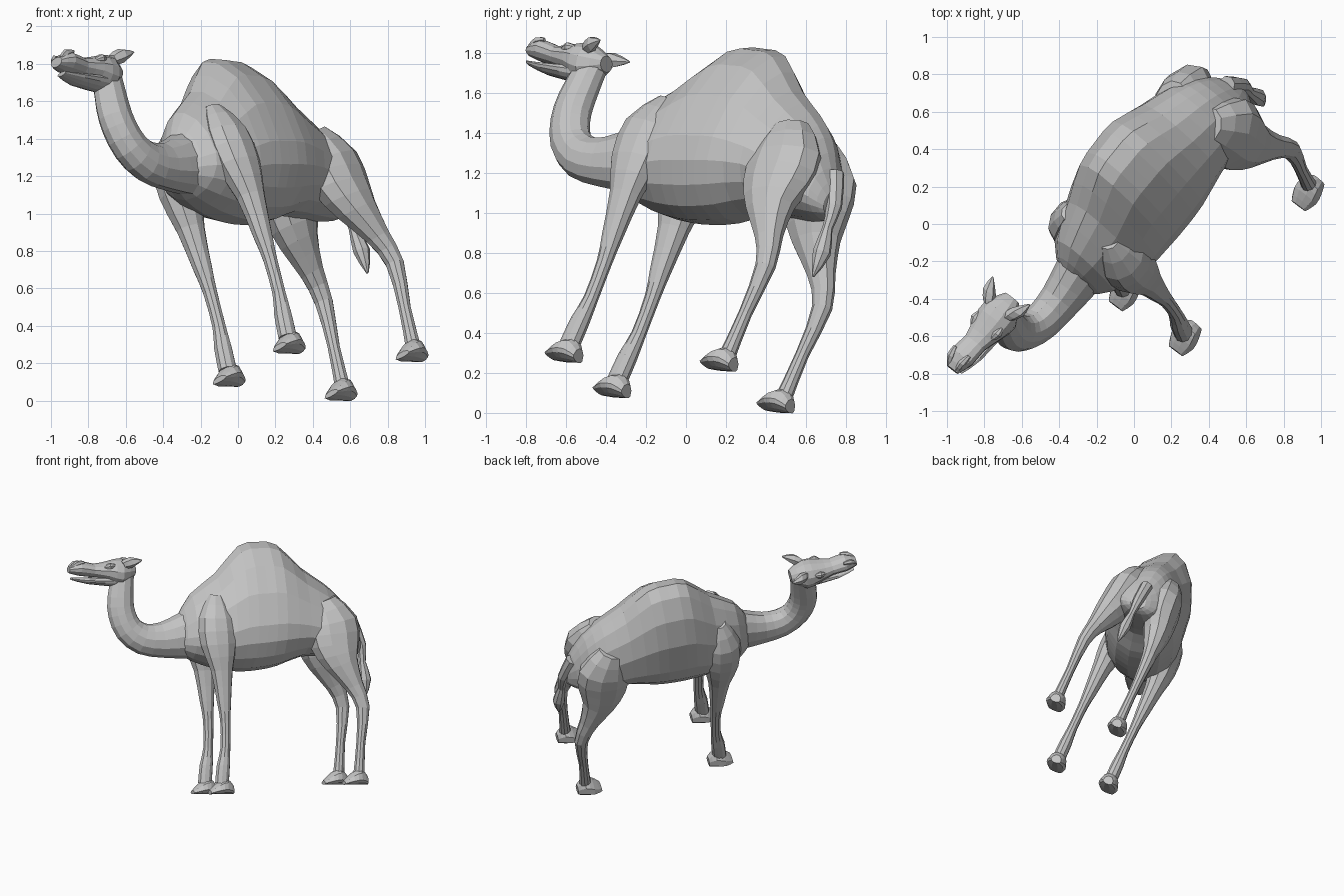
import bpy, bmesh
from math import sin, cos, tau
from mathutils import Vector

cube = bpy.data.objects.get("Cube")
if cube:
    bpy.data.objects.remove(cube)

# One plain hide colour
grey = (.55, .55, .55, 1)
hide = bpy.data.materials.new("grey_hide")
hide.use_nodes = True
hide.diffuse_color = grey
hide.node_tree.nodes["Principled BSDF"].inputs["Base Color"].default_value = grey

# Directions of the leaning animal, and the ground point below its middle
BACKWARD = Vector((.664, .797, -.127))
LEFTWARD = Vector((.73, -.545, .4))
UPWARD = Vector((-.238, .339, .91))
ORIGIN = Vector((.234, -.334, .19))


def place(back, left, up):
    return ORIGIN + BACKWARD * back + LEFTWARD * left + UPWARD * up


def refine(rows):
    """Insert a smooth halfway row between each pair of rows."""
    result = []
    last = len(rows) - 1
    for i in range(last):
        before, after = rows[max(i - 1, 0)], rows[min(i + 2, last)]
        start, end = rows[i], rows[i + 1]
        result.append(start)
        result.append(tuple((9 * (p + q) - o - r) / 16
                            for o, p, q, r in zip(before, start, end, after)))
    return result + [rows[-1]]


def circle(sides):
    return [(cos(tau * k / sides), sin(tau * k / sides)) for k in range(sides)]


def skin(name, rings):
    """Join rings of points into a closed faceted skin."""
    mesh = bpy.data.meshes.new(name)
    bm = bmesh.new()
    loops = [[bm.verts.new(place(*point)) for point in ring] for ring in rings]
    for front, rear in zip(loops, loops[1:]):
        for i in range(len(front)):
            bm.faces.new((front[i - 1], front[i], rear[i], rear[i - 1]))
    bm.faces.new(loops[0])
    bm.faces.new(loops[-1])
    bmesh.ops.recalc_face_normals(bm, faces=bm.faces)
    bm.to_mesh(mesh)
    bm.free()
    mesh.materials.append(hide)
    obj = bpy.data.objects.new(name, mesh)
    bpy.context.collection.objects.link(obj)


def slices(name, rows, sides=12, belly=.5, peak=1, shift=0):
    """Upright slices given by back, bottom, top and half width.
    The widest height is set by belly, the narrowing above it by peak."""
    rings = []
    for back, bottom, top, width in refine(rows):
        middle = bottom + (top - bottom) * belly
        ring = []
        for across, rise in circle(sides):
            reach = abs(across) ** (peak if rise > 0 else 1)
            side = width * reach if across > 0 else -width * reach
            height = top - middle if rise > 0 else middle - bottom
            ring.append((back, shift + side, middle + height * rise))
        rings.append(ring)
    skin(name, rings)


def limb(name, rows, sides=10, side=1):
    """Tube through back, left, up and radius; thick parts are flattened."""
    rows = refine(rows)
    rings = []
    for i, (back, left, up, radius) in enumerate(rows):
        prev, nxt = rows[max(i - 1, 0)], rows[min(i + 1, len(rows) - 1)]
        along = Vector((nxt[0] - prev[0], nxt[2] - prev[2])).normalized()
        width = radius * (1.1 - 2 * radius)
        rings.append([(back - along.y * radius * depth,
                       side * (left + width * across),
                       up + along.x * radius * depth)
                      for depth, across in circle(sides)])
    skin(name, rings)


# Trunk with the hump
slices("body", [
    (-.44, 1, 1.27, .1),
    (-.35, .94, 1.43, .2),
    (-.17, .88, 1.58, .27),
    (0, .86, 1.78, .3),
    (.14, .87, 1.81, .31),
    (.28, .9, 1.79, .31),
    (.46, .97, 1.62, .28),
    (.62, .97, 1.51, .25),
    (.74, .97, 1.4, .21),
    (.83, .98, 1.25, .14),
    (.88, 1, 1.14, .06)], sides=16, belly=.35, peak=1.25)

# Neck curving down and up again
limb("neck", [
    (-.28, 0, 1.15, .2),
    (-.4, 0, 1.12, .17),
    (-.56, 0, 1.09, .13),
    (-.7, 0, 1.1, .115),
    (-.8, 0, 1.17, .105),
    (-.85, 0, 1.28, .1),
    (-.86, 0, 1.4, .095),
    (-.84, 0, 1.6, .08)], sides=12)

# Skull and upper muzzle
slices("head", [
    (-.76, 1.56, 1.64, .05),
    (-.86, 1.48, 1.69, .11),
    (-.96, 1.52, 1.67, .1),
    (-1.06, 1.55, 1.65, .07),
    (-1.16, 1.56, 1.67, .075),
    (-1.24, 1.58, 1.63, .04)])

# Lower jaw, leaving a gap for the mouth
slices("lower_jaw", [
    (-.88, 1.48, 1.57, .07),
    (-1.1, 1.5, 1.55, .06),
    (-1.22, 1.53, 1.55, .03)])

# Tail with a tuft
limb("tail", [
    (.83, 0, 1.22, .05),
    (.9, 0, 1.05, .04),
    (.91, 0, .93, .025),
    (.93, 0, .8, .045),
    (.93, 0, .67, .006)], sides=8)

for word, side in (("left", 1), ("right", -1)):
    # Ears pointing back and out
    limb(word + "_ear", [
        (-.86, .07, 1.64, .03),
        (-.81, .1, 1.66, .04),
        (-.74, .135, 1.675, .004)], sides=6, side=side)

    # Brow over the eye
    limb(word + "_brow", [
        (-1, .07, 1.62, .008),
        (-.96, .08, 1.63, .026),
        (-.92, .08, 1.635, .01)], sides=8, side=side)

    # Nostril ridge
    limb(word + "_nostril", [
        (-1.23, .03, 1.62, .01),
        (-1.19, .04, 1.65, .02),
        (-1.14, .05, 1.66, .01)], sides=6, side=side)

    # Foreleg from shoulder to fetlock
    limb(word + "_front_leg", [
        (-.2, .14, 1.42, .05),
        (-.21, .19, 1.25, .13),
        (-.2, .21, 1.06, .13),
        (-.18, .22, .87, .08),
        (-.165, .22, .64, .052),
        (-.155, .22, .5, .038),
        (-.155, .22, .3, .036),
        (-.17, .22, .17, .048),
        (-.18, .22, .04, .05)], side=side)

    # Hind leg from haunch to fetlock
    limb(word + "_hind_leg", [
        (.58, .13, 1.38, .1),
        (.64, .16, 1.22, .19),
        (.66, .18, 1.06, .18),
        (.7, .21, .92, .125),
        (.78, .24, .76, .07),
        (.84, .26, .6, .05),
        (.825, .26, .34, .033),
        (.81, .26, .09, .042)], side=side)

    # Broad padded feet, sloping from heel to toe
    for part, heel, sole, out in (("front", -.1, -.04, .22), ("hind", .87, .03, .26)):
        slices(word + "_" + part + "_foot", [
            (heel - step, sole, sole + tall, wide)
            for step, tall, wide in ((0, .07, .04), (.05, .12, .07),
                                     (.11, .09, .08), (.17, .03, .05))],
            sides=10, belly=.3, shift=side * out)
